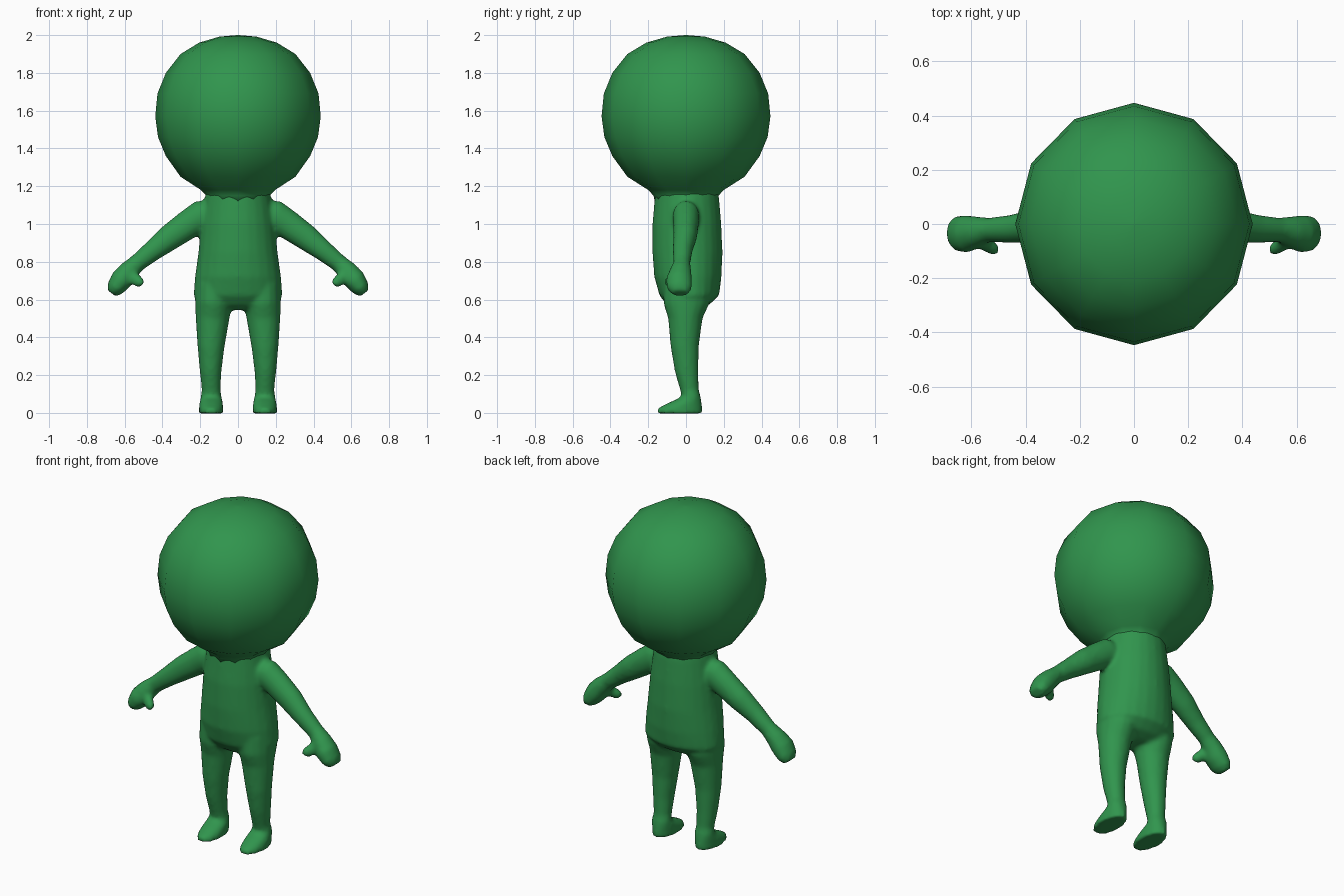
import bpy, bmesh
from math import cos, sin, tau
from mathutils import Vector

green = bpy.data.materials.new("green")
green.diffuse_color = (0.03, 0.30, 0.075, 1)


def loft(bm, rings, n=16, mirror=1):
    """Closed tube through rings of (x, y, z, side radius, y radius)."""
    pts = [Vector((r[0] * mirror, r[1], r[2])) for r in rings]
    loops = []
    for i, (p, r) in enumerate(zip(pts, rings)):
        d = pts[min(i + 1, len(pts) - 1)] - pts[max(i - 1, 0)]
        side = Vector((-d.z, 0, d.x)).normalized()
        loops.append([bm.verts.new(p + side * (r[3] * cos(tau * k / n))
                                   + Vector((0, r[4] * sin(tau * k / n), 0)))
                      for k in range(n)])
    for a, b in zip(loops, loops[1:]):
        for k in range(n):
            bm.faces.new((a[k], a[(k + 1) % n], b[(k + 1) % n], b[k]))
    bm.faces.new(loops[0])
    bm.faces.new(loops[-1])


def span(x, z, rx, front, back):
    """Horizontal ring given by its front and back y limits."""
    return (x, (front + back) / 2, z, rx, (back - front) / 2)


def finish(bm, name):
    bmesh.ops.recalc_face_normals(bm, faces=bm.faces[:])
    for f in bm.faces:
        f.smooth = True
    me = bpy.data.meshes.new(name)
    bm.to_mesh(me)
    bm.free()
    me.materials.append(green)
    ob = bpy.data.objects.new(name, me)
    bpy.context.collection.objects.link(ob)
    return ob


# Head: twelve-sided rounded ball narrowing to the neck
profile = [(0.005, 2.0), (0.10, 1.992), (0.21, 1.96), (0.31, 1.90), (0.39, 1.80),
           (0.435, 1.69), (0.447, 1.57), (0.432, 1.46), (0.39, 1.36),
           (0.31, 1.25), (0.20, 1.18), (0.172, 1.15), (0.165, 1.12)]
bm = bmesh.new()
loft(bm, [(0, 0, z, r * 0.98, r) for r, z in profile], 12)
finish(bm, "head")

bm = bmesh.new()
# Torso
loft(bm, [span(0, 1.20, 0.165, -0.16, 0.165), span(0, 1.14, 0.175, -0.165, 0.175),
          span(0, 1.00, 0.195, -0.178, 0.187), span(0, 0.85, 0.21, -0.178, 0.193),
          span(0, 0.72, 0.228, -0.168, 0.188), span(0, 0.62, 0.236, -0.14, 0.175),
          span(0, 0.57, 0.20, -0.10, 0.12), span(0, 0.545, 0.15, -0.06, 0.06)], 24)

leg = [span(0.125, 0.68, 0.10, -0.12, 0.13), span(0.13, 0.58, 0.098, -0.12, 0.125),
       span(0.135, 0.50, 0.09, -0.095, 0.088), span(0.143, 0.35, 0.072, -0.082, 0.068),
       span(0.145, 0.22, 0.058, -0.06, 0.066), span(0.142, 0.125, 0.05, -0.033, 0.068),
       span(0.142, 0.085, 0.056, -0.022, 0.078), span(0.142, 0.055, 0.062, -0.09, 0.084),
       span(0.142, 0.025, 0.065, -0.15, 0.086), span(0.142, -0.003, 0.066, -0.157, 0.086)]
arm = [(0.08, 0.0, 1.06, 0.07, 0.06), (0.20, 0.0, 1.04, 0.085, 0.072),
       (0.26, 0.0, 1.00, 0.078, 0.068), (0.36, -0.005, 0.93, 0.07, 0.063),
       (0.45, -0.018, 0.86, 0.056, 0.053), (0.535, -0.022, 0.792, 0.047, 0.045),
       (0.58, -0.03, 0.75, 0.055, 0.058), (0.617, -0.037, 0.705, 0.06, 0.07),
       (0.65, -0.035, 0.66, 0.048, 0.066), (0.67, -0.032, 0.634, 0.03, 0.045)]
thumb = [(0.59, -0.045, 0.745, 0.04, 0.035), (0.555, -0.068, 0.715, 0.034, 0.03),
         (0.525, -0.087, 0.694, 0.031, 0.028), (0.503, -0.094, 0.68, 0.018, 0.018)]

# Left and right limbs
for m in (1, -1):
    for limb in (leg, arm, thumb):
        loft(bm, limb, 16, m)
body = finish(bm, "body")

# Fuse the parts into one skin and soften the joins
fuse = body.modifiers.new("fuse", 'REMESH')
fuse.mode = 'VOXEL'
fuse.voxel_size = 0.012
fuse.use_smooth_shade = True
soften = body.modifiers.new("soften", 'SMOOTH')
soften.factor = 0.5
soften.iterations = 6
